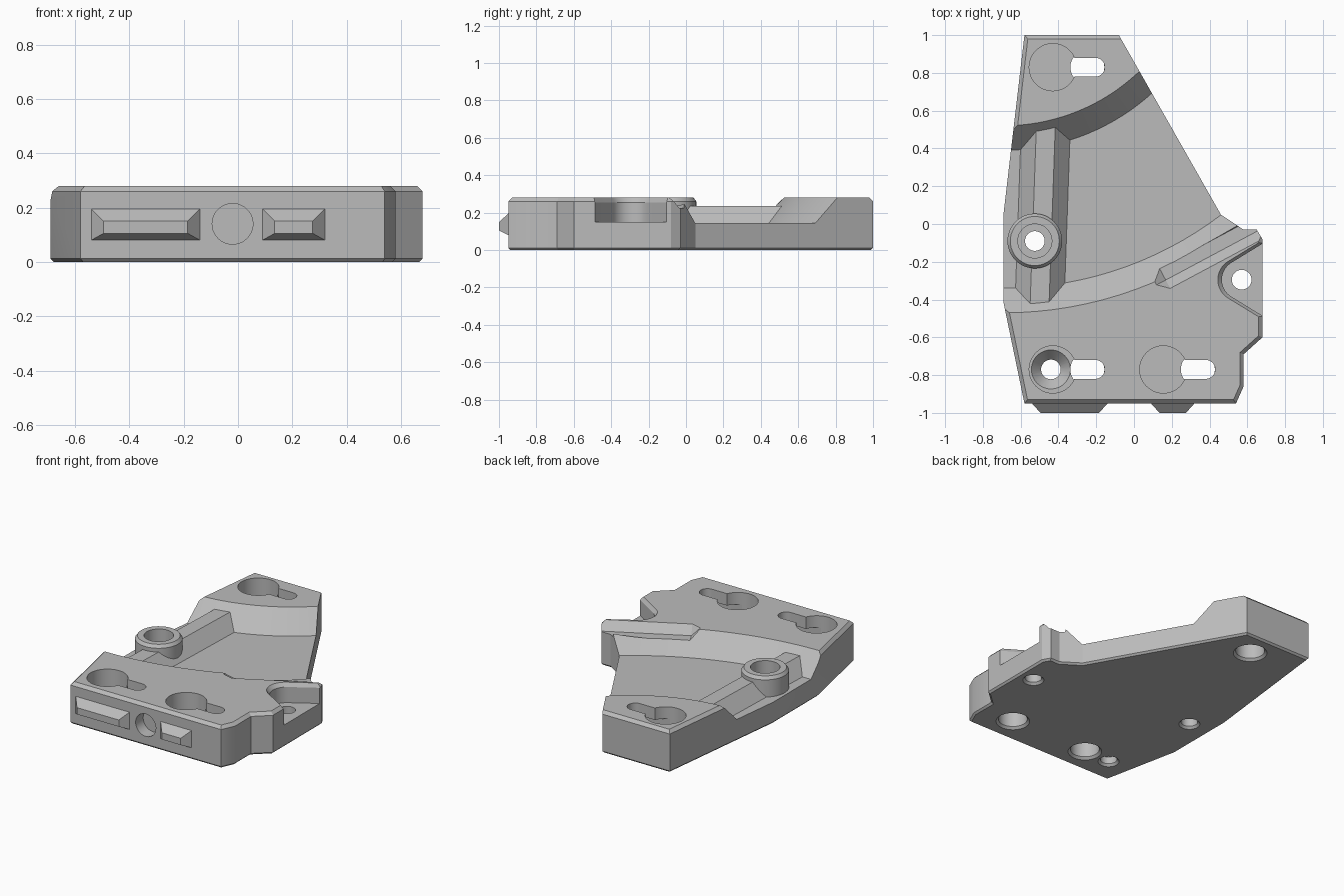
import bpy, bmesh
from math import sin, cos, pi, radians
from mathutils import Vector

if "Cube" in bpy.data.objects:
    bpy.data.objects.remove(bpy.data.objects["Cube"])

grey = bpy.data.materials.new("plain grey")
grey.use_nodes = True
COLOUR = (0.5, 0.5, 0.5, 1)
grey.diffuse_color = COLOUR
grey.node_tree.nodes["Principled BSDF"].inputs["Base Color"].default_value = COLOUR

TOP, FLOOR, POCKET = 0.28, 0.145, 0.12


def loft(name, rings):
    """Closed solid through a list of equal-length 3D rings."""
    bm = bmesh.new()
    loops = [[bm.verts.new(p) for p in ring] for ring in rings]
    for a, b in zip(loops, loops[1:]):
        for i in range(len(a)):
            j = (i + 1) % len(a)
            bm.faces.new((a[i], a[j], b[j], b[i]))
    bm.faces.new(loops[0])
    bm.faces.new(loops[-1])
    bmesh.ops.recalc_face_normals(bm, faces=bm.faces)
    mesh = bpy.data.meshes.new(name)
    bm.to_mesh(mesh)
    bm.free()
    obj = bpy.data.objects.new(name, mesh)
    bpy.context.collection.objects.link(obj)
    mesh.materials.append(grey)
    return obj


def prism(name, pts, z0, z1):
    return loft(name, [[(x, y, z) for x, y in pts] for z in (z0, z1)])


def arc(x, y, r, a0, a1, n):
    angles = [radians(a0 + (a1 - a0) * i / n) for i in range(n + 1)]
    return [(x + r * cos(a), y + r * sin(a)) for a in angles]


def lathe(name, x, y, profile, n=48):
    return loft(name, [[(px, py, z) for px, py in arc(x, y, r, 0, 360, n)[:-1]]
                       for r, z in profile])


def combine(tool, operation="DIFFERENCE"):
    """Cut the tool from the body, or join it to the body."""
    tool.hide_render = True
    mod = body.modifiers.new(tool.name, "BOOLEAN")
    mod.operation, mod.solver, mod.object = operation, "EXACT", tool
    bpy.context.view_layer.objects.active = body
    bpy.ops.object.modifier_apply(modifier=mod.name)
    bpy.data.objects.remove(tool)


# Plate with chamfered rims; the long slanted side keeps a sharp top
outline = [(-0.58, 1), (-0.08, 1), (0.46, 0.05), (0.58, -0.03), (0.65, -0.03),
           (0.68, -0.08), (0.68, -0.6), (0.58, -0.69), (0.58, -0.86),
           (0.54, -0.95), (-0.58, -0.95), (-0.69, -0.42), (-0.69, 0.06)]
body = prism("bracket_body", outline, 0, TOP)
bm = bmesh.new()
bm.from_mesh(body.data)


def rim(z):
    return [e for e in bm.edges if all(abs(v.co.z - z) < 1e-4 for v in e.verts)]


def is_slanted(e):
    mid = (e.verts[0].co + e.verts[1].co) / 2
    return mid.y > -0.02 and mid.x > 0


bmesh.ops.bevel(bm, geom=rim(0), offset=0.012, segments=1, affect="EDGES")
bmesh.ops.bevel(bm, geom=[e for e in rim(TOP) if not is_slanted(e)],
                offset=0.02, segments=1, affect="EDGES")
bm.to_mesh(body.data)
bm.free()

# Curved channel with sloping banks, swept round a far centre
bank = [(0.924, 0.4), (1.17, FLOOR), (1.9, FLOOR), (2.146, 0.4)]
sweep = [radians(-25 + 2.5 * i) for i in range(35)]
combine(loft("channel_cutter", [[(-0.69 + r * sin(t), 1.56 - r * cos(t), z)
                                 for r, z in bank] for t in sweep]))

# Straight groove beside the channel
start, along, across = Vector((0.135, -0.235, 0)), Vector((0.88, 0.47, 0)), Vector((0.47, -0.88, 0))
section = [(-0.03, 0.34), (0, 0.225), (0.07, 0.225), (0.175, 0.34)]
combine(loft("groove_cutter", [[start + along * l + across * s + Vector((0, 0, z + lift))
                                for s, z in section]
                               for l, lift in ((-0.1, 0.1), (0, 0), (0.9, 0))]))

# Tapered rail across the channel
combine(loft("rail", [[(-0.485 + 0.035 * y + w, y, z) for w, z in
                       ((-0.13, FLOOR), (-0.05, 0.235), (0.05, 0.235), (0.13, FLOOR),
                        (0.13, 0.1), (-0.13, 0.1))] for y in (-0.44, 0.53)]), "UNION")

# Round boss with a stepped bore
BX, BY = -0.525, -0.09
combine(lathe("boss", BX, BY, [(0.145, 0.1), (0.145, 0.26), (0.13, TOP)]), "UNION")
combine(lathe("boss_bore_cutter", BX, BY, [(0.09, 0.14), (0.09, 0.4)]))

# Side notch with flared rim
NX, NY = 0.57, -0.295
notch = [(0.72, -0.08)] + arc(NX, NY, 0.105, 120, 240, 16) + [(0.72, -0.51)]


def flare(z, k):
    return [(0.72 + (x - 0.72) * k, NY + (y - NY) * k, z) for x, y in notch]


combine(loft("notch_cutter", [flare(0.15, 1), flare(0.255, 1), flare(0.3, 1.15)]))

# Keyhole hangers: round entry, slot, wider space under the lip, through hole
for kx, ky in ((-0.43, 0.83), (-0.43, -0.77), (0.155, -0.77)):
    combine(lathe("entry_cutter", kx, ky, [(0.125, POCKET), (0.125, 0.4)]))
    slot = [(kx, ky - 0.05)] + arc(kx + 0.225, ky, 0.05, -90, 90, 16) + [(kx, ky + 0.05)]
    combine(prism("slot_cutter", slot, POCKET, 0.4))
    under = arc(kx + 0.2, ky, 0.115, -90, 90, 20) + arc(kx, ky, 0.115, 90, 270, 20)
    combine(prism("under_lip_cutter", under, POCKET, 0.2))
    combine(lathe("hanger_hole_cutter", kx + 0.183, ky,
                  [(0.115, -0.01), (0.09, 0.015), (0.09, 0.16)]))

# Screw holes with chamfered undersides, one of them countersunk
for hx, hy in ((-0.44, -0.77), (NX, NY), (BX, BY)):
    combine(lathe("screw_hole_cutter", hx, hy,
                  [(0.075, -0.01), (0.052, 0.015), (0.052, 0.2)]))
combine(lathe("countersink_cutter", -0.44, -0.77, [(0.05, 0.06), (0.105, POCKET + 0.002)]))

# Blind round socket in the front face
combine(loft("front_socket_cutter", [[(x, y, z) for x, z in arc(-0.02, 0.14, 0.075, 0, 360, 40)[:-1]]
                                     for y in (-1.05, -0.87)]))

# Raised keys with sloping sides on the front face
for x0, x1 in ((-0.54, -0.14), (0.09, 0.32)):
    rings = []
    for y, dx, z0, z1 in ((-0.9, 0, 0.08, 0.195), (-0.95, 0, 0.08, 0.195), (-1, 0.045, 0.105, 0.15)):
        rings.append([(x0 + dx, y, z0), (x1 - dx, y, z0), (x1 - dx, y, z1), (x0 + dx, y, z1)])
    combine(loft("front_key", rings), "UNION")

bpy.ops.object.select_all(action="DESELECT")
body.select_set(True)
bpy.context.view_layer.objects.active = body
bpy.ops.object.shade_smooth_by_angle(angle=radians(25))
